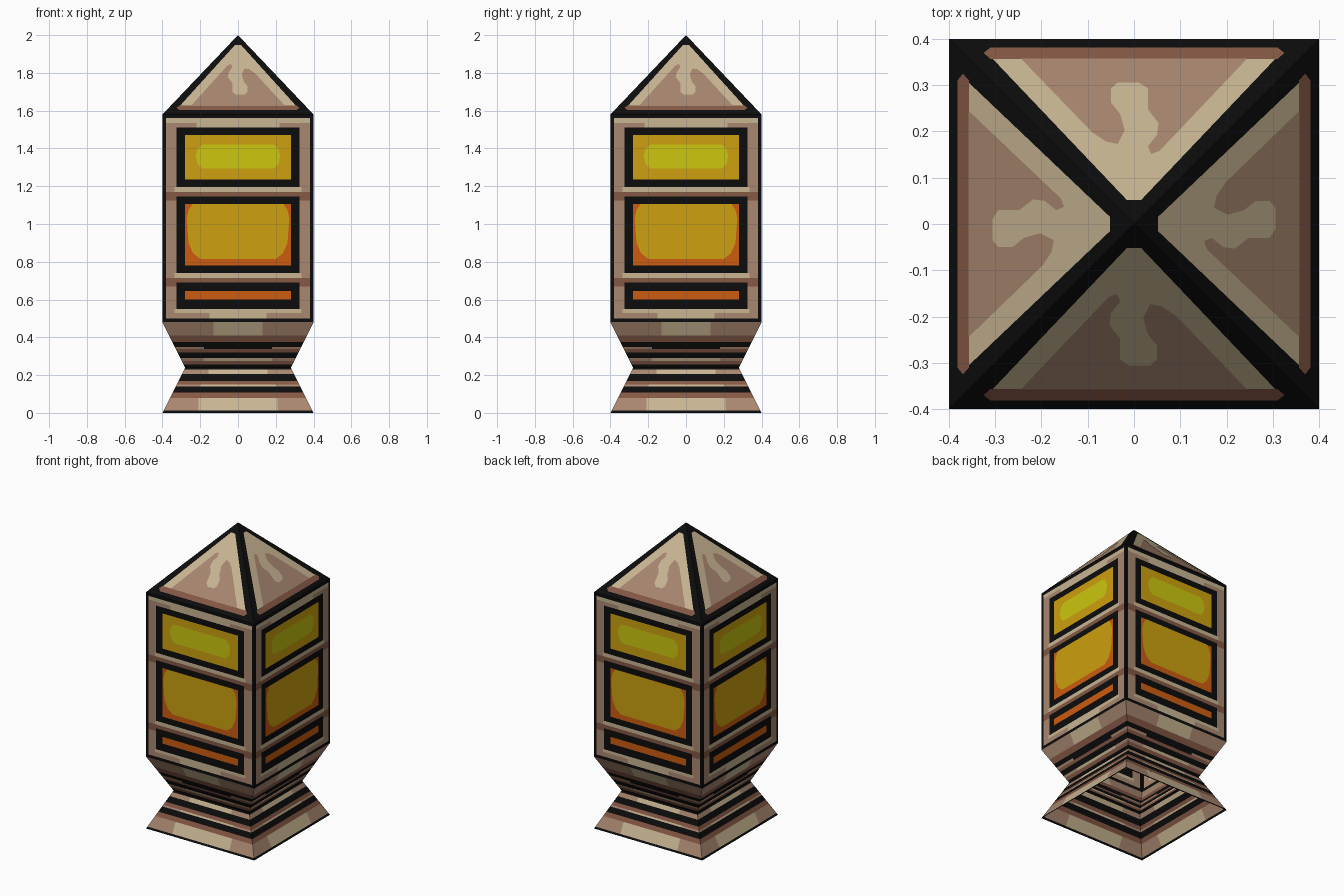
import bpy, bmesh, math
from mathutils import Matrix, Vector

if "Cube" in bpy.data.objects:
    bpy.data.objects.remove(bpy.data.objects["Cube"])

# Flat palette
def srgb(c):
    c /= 255
    return c / 12.92 if c <= 0.04045 else ((c + 0.055) / 1.055) ** 2.4

PALETTE = {
    "black": (12, 12, 12), "beige": (200, 181, 146), "taupe": (168, 135, 112),
    "brown": (133, 88, 68), "orange": (204, 92, 16), "amber": (205, 160, 15),
    "yellow": (204, 198, 15),
}
NAMES = list(PALETTE)
MATS = []
for name, rgb in PALETTE.items():
    m = bpy.data.materials.new(name)
    m.diffuse_color = (*[srgb(c) for c in rgb], 1)
    m.use_nodes = True
    m.node_tree.nodes["Principled BSDF"].inputs["Base Color"].default_value = m.diffuse_color
    MATS.append(m)


def four_sides(name, polys):
    """Repeat front-side polygons [(points, colour)] around the z axis."""
    bm = bmesh.new()
    for k in range(4):
        rot = Matrix.Rotation(k * math.pi / 2, 3, 'Z')
        for pts, colour in polys:
            f = bm.faces.new([bm.verts.new(rot @ Vector(p)) for p in pts])
            f.material_index = NAMES.index(colour)
    bmesh.ops.remove_doubles(bm, verts=bm.verts, dist=1e-5)
    me = bpy.data.meshes.new(name)
    bm.to_mesh(me)
    bm.free()
    for m in MATS:
        me.materials.append(m)
    ob = bpy.data.objects.new(name, me)
    bpy.context.collection.objects.link(ob)
    return ob


def banded_wall(name, half, levels, rows):
    """Wall of half width half(z); each row: colours from the corner inward as
    colour, then (half width, colour) for every inner strip."""
    polys = []
    for (z0, z1), (outer, *inner) in zip(zip(levels, levels[1:]), rows):
        a, b = half(z0), half(z1)
        cols = [((a, b), outer)] + [((w, w), c) for w, c in inner]
        for i, ((lo, hi), c) in enumerate(cols):
            if i + 1 == len(cols):
                polys.append(([(-lo, -a, z0), (lo, -a, z0), (hi, -b, z1), (-hi, -b, z1)], c))
            else:
                nl, nh = cols[i + 1][0]
                polys.append(([(nl, -a, z0), (lo, -a, z0), (hi, -b, z1), (nh, -b, z1)], c))
                polys.append(([(-lo, -a, z0), (-nl, -a, z0), (-nh, -b, z1), (-hi, -b, z1)], c))
    return four_sides(name, polys)


# Flared foot and collar, open underneath, pinched at the waist
slope = lambda z: 0.28 + 0.12 * abs(z - 0.24) / 0.24
banded_wall("foot", slope,
            [0, .012, .08, .107, .14, .15, .17, .205, .23, .24],
            [["black"], ["taupe", (.21, "beige")], ["brown"], ["black"],
             ["taupe", (.2, "beige")], ["brown"], ["black"],
             ["taupe", (.155, "beige")], ["black"]])
banded_wall("collar", slope,
            [.24, .255, .275, .29, .32, .337, .35, .375, .41, .48],
            [["black"], ["brown"], ["taupe", (.18, "beige")], ["black"],
             ["brown"], ["taupe", (.18, "black")], ["black"], ["brown"],
             ["taupe", (.13, "beige")]])

# Lantern body: corner posts, window frames and panes as cut faces
E, P, F, G = .382, .335, .325, .28
post = ["black", (E, "taupe")]
frame = post + [(F, "black")]
beam = ["black", (E, "brown")]
sill = post + [(P, "beige")]
banded_wall("lantern_body", lambda z: 0.4,
            [.48, .5, .53, .55, .6, .645, .67, .69, .715, .74, .78, 1.105,
             1.125, 1.145, 1.17, 1.195, 1.235, 1.47, 1.51, 1.535, 1.56, 1.58],
            [["black"], post + [(.15, "beige")], sill, frame,
             frame + [(G, "orange")], frame, beam + [(F, "black")], beam, sill,
             frame, frame + [(G, "orange")], frame, beam + [(F, "black")],
             beam, sill, frame, frame + [(G, "amber")], frame,
             post + [(.22, "beige")], ["black", (E, "beige")], ["black"]])


# Glowing patches in the windows, thin rounded plates
def glow(name, colour, right):
    pts = [(u, -.402, z) for u, z in right]
    pts = [(-u, y, z) for u, y, z in pts] + pts[::-1]
    four_sides(name, [(pts, colour)])


glow("upper_window_glow", "yellow",
     [(.19, 1.42), (.215, 1.395), (.223, 1.358), (.215, 1.32), (.19, 1.295)])
glow("middle_window_glow", "amber",
     [(.24, 1.105), (.262, 1.075), (.272, 1.03), (.262, .9), (.238, .845), (.2, .815)])


# Pyramid roof with inlaid plates; u across, d = distance from the axis
def on_roof(points, layer):
    n = Vector((0, -.42, .40)).normalized() * .002 * layer
    return [Vector((u, -d, 1.58 + .42 * (1 - d / .4))) + n for u, d in points]


four_sides("roof", [(on_roof([(-.4, .4), (.4, .4), (0, 0)], 0), "black")])
four_sides("roof_eave_strip", [(on_roof(
    [(-.31, .38), (.31, .38), (.325, .368), (.31, .355), (-.31, .355), (-.325, .368)], 1), "brown")])
four_sides("roof_panel", [(on_roof([(-.305, .355), (.305, .355), (.015, .05), (-.015, .05)], 1), "beige")])
# Darker field whose upper edge dips around a wavy pale drip
four_sides("roof_field", [(on_roof(
    [(-.245, .355), (.245, .355), (.09, .195), (.06, .175), (.035, .17),
     (.02, .2), (.03, .235), (.05, .26), (.05, .29), (.035, .303),
     (-.01, .303), (-.03, .29), (-.03, .245), (-.053, .215), (-.05, .19),
     (-.03, .165), (-.037, .148), (-.055, .155)], 2), "taupe")])
